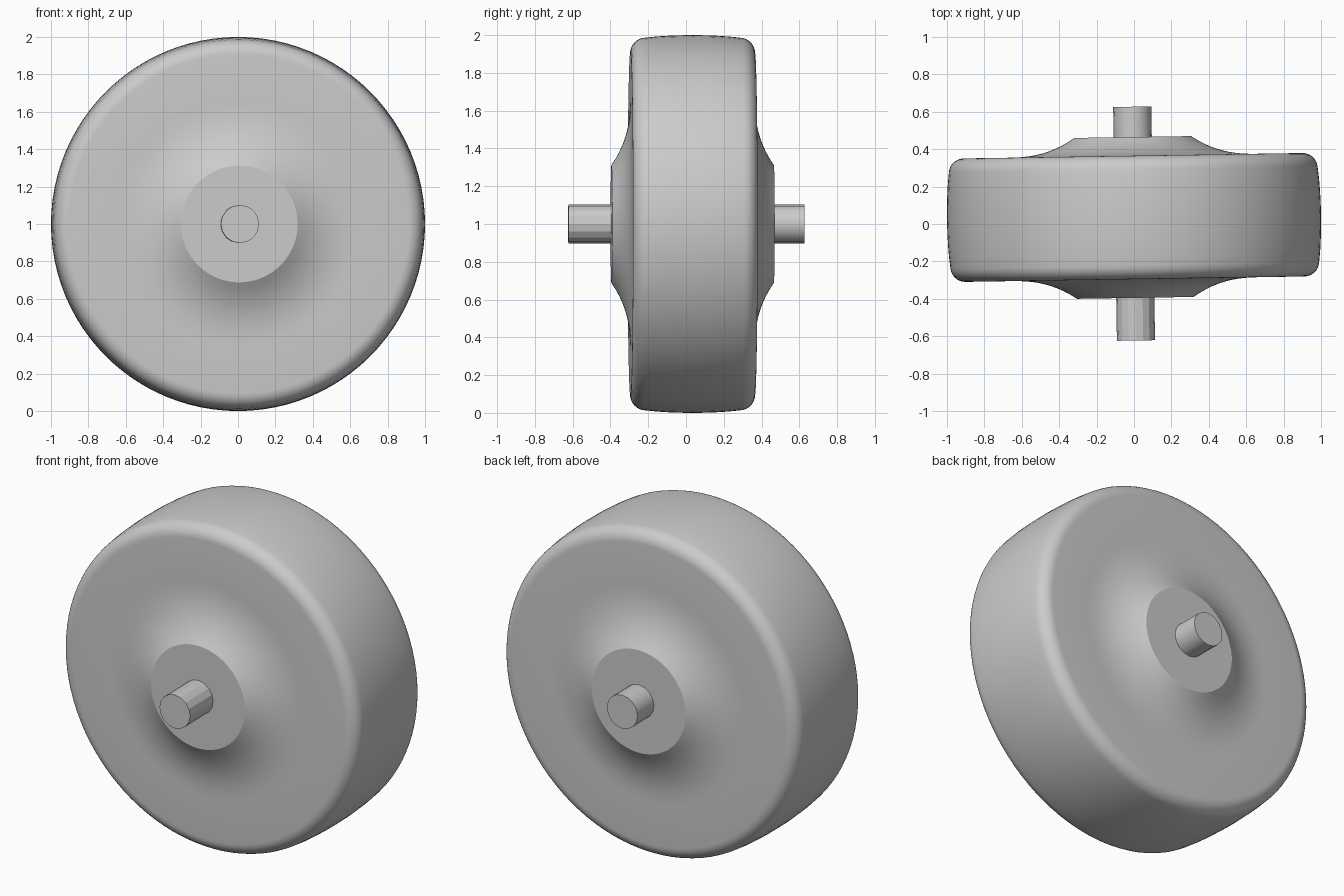
import bpy, bmesh, math
from mathutils import Matrix, Vector

if "Cube" in bpy.data.objects:
    bpy.data.objects.remove(bpy.data.objects["Cube"])

grey = bpy.data.materials.new("light grey")
grey.use_nodes = True
colour = (0.6, 0.6, 0.6, 1)
grey.diffuse_color = colour
grey.node_tree.nodes["Principled BSDF"].inputs["Base Color"].default_value = colour

TILT = 0.016
CENTRE = Vector((0, 0.035, 1))


def lathe(name, profile, steps, smooth_angle):
    """Spin (radius, y) points around the y axis into a closed solid."""
    bm = bmesh.new()
    verts = [bm.verts.new((r, y, 0)) for r, y in profile]
    edges = [bm.edges.new(pair) for pair in zip(verts, verts[1:])]
    bmesh.ops.spin(bm, geom=verts + edges, cent=(0, 0, 0), axis=(0, 1, 0),
                   angle=math.tau, steps=steps, use_duplicate=False)
    bmesh.ops.remove_doubles(bm, verts=bm.verts, dist=0.0001)
    bmesh.ops.recalc_face_normals(bm, faces=bm.faces)
    mesh = bpy.data.meshes.new(name)
    bm.to_mesh(mesh)
    bm.free()
    mesh.materials.append(grey)
    obj = bpy.data.objects.new(name, mesh)
    bpy.context.collection.objects.link(obj)
    obj.matrix_world = Matrix.Translation(CENTRE) @ Matrix.Rotation(TILT, 4, 'Z')
    bpy.ops.object.select_all(action='DESELECT')
    obj.select_set(True)
    bpy.context.view_layer.objects.active = obj
    bpy.ops.object.shade_smooth_by_angle(angle=math.radians(smooth_angle))


# Half profile: hub cap, concave flare, flat side wall
half = [(0, 0.43), (0.312, 0.43)]
for i in range(1, 11):
    t = i / 10
    half.append((0.312 + 0.348 * t, 0.33 + 0.10 * (1 - t) ** 2.4))

# Rounded shoulder, then slightly crowned tread
for i in range(9):
    a = math.radians(85 * i / 8)
    half.append((0.906 + 0.08 * math.sin(a), 0.25 + 0.08 * math.cos(a)))
for y in (0.19, 0.13, 0.07):
    half.append((1 - 0.2 * y * y, y))

profile = half + [(1, 0)] + [(r, -y) for r, y in reversed(half)]
lathe("wheel", profile, 96, 30)

# Axle stubs
for name, start, end, angle in (("front_axle", -0.42, -0.658, 15),
                                ("back_axle", 0.42, 0.592, 30)):
    lathe(name, [(0, start), (0.102, start), (0.102, end), (0, end)], 16, angle)
